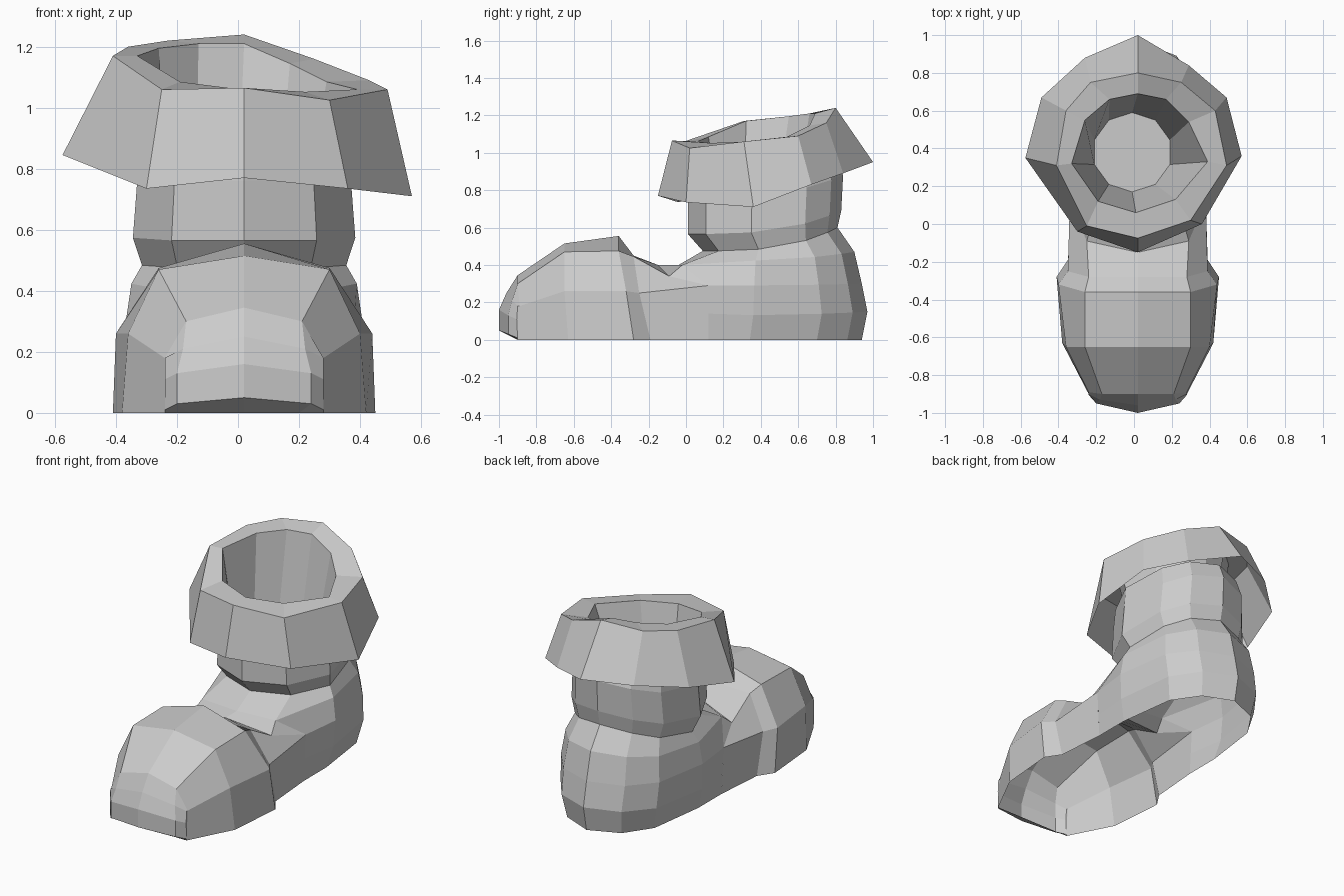
import bpy
from math import sin, cos, radians

CX = 0.02   # the boot sits slightly off the centre line
BACK = [-10, 32, 58, 90, 122, 148, 190]   # corner angles round the heel
FULL = BACK + [230, 270, 310]


def make(name, rows, closed=False, cap=False):
    """Skin a list of equally long point rows with flat quads."""
    n = len(rows[0])
    verts = [p for r in rows for p in r]
    faces = []
    for i in range(len(rows) - 1):
        for j in range(n if closed else n - 1):
            k = (j + 1) % n
            faces.append((i * n + j, i * n + k, (i + 1) * n + k, (i + 1) * n + j))
    if cap:
        faces.append(tuple(range((len(rows) - 1) * n, len(rows) * n)))
    me = bpy.data.meshes.new(name)
    me.from_pydata(verts, [], faces)
    me.validate()
    ob = bpy.data.objects.new(name, me)
    bpy.context.collection.objects.link(ob)
    return ob


def ring(cy, rx, ry, z_front, z_back, angles=FULL):
    """Ring (or part of one) with corners at the angles, rising at the back."""
    out = []
    for a in map(radians, angles):
        t = ((sin(a) + 1) / 2) ** 3
        out.append((CX + rx * cos(a), cy + ry * sin(a), z_front + (z_back - z_front) * t))
    return out


def wrap(front, *args):
    """Back half of a ring with a mirrored front point at both ends."""
    x, y, z = front
    return [(CX + x, y, z)] + ring(*args, angles=BACK) + [(CX - x, y, z)]


def arch(top, shoulder, side, base):
    """Mirror a half section (top given as y, z) into a full arch."""
    half = [shoulder, side, base]
    right = [(CX + x, y, z) for x, y, z in reversed(half)]
    left = [(CX - x, y, z) for x, y, z in half]
    return right + [(CX, top[0], top[1])] + left


# foot: arched sections from toe to the instep fold, sole left open
toe = (0.26, -0.90, 0)
fold = (0.36, 0.12, 0.29)
fold_base = (0.345, 0.12, 0)
instep = (0.25, -0.02, 0.40)
make("foot", [
    arch((-0.90, 0.00), (0.18, -0.90, 0.00), toe, toe),
    arch((-1.00, 0.05), (0.22, -0.95, 0.03), (0.26, -0.90, 0.01), toe),
    arch((-1.00, 0.16), (0.22, -0.95, 0.13), (0.26, -0.905, 0.11), toe),
    arch((-0.96, 0.25), (0.20, -0.93, 0.21), (0.26, -0.90, 0.18), toe),
    arch((-0.90, 0.345), (0.19, -0.90, 0.30), (0.26, -0.89, 0.18), toe),
    arch((-0.65, 0.515), (0.28, -0.65, 0.47), (0.38, -0.65, 0.26), (0.40, -0.63, 0)),
    arch((-0.36, 0.555), (0.28, -0.36, 0.475), (0.42, -0.32, 0.26), (0.43, -0.28, 0)),
    arch((-0.28, 0.45), (0.26, -0.28, 0.445), (0.37, -0.25, 0.25), (0.37, -0.19, 0)),
    arch((-0.15, 0.40), (0.27, -0.09, 0.34), fold, fold_base),
    arch((-0.04, 0.40), instep, fold, fold_base),
])

# heel: open wrap around the back, starting at the fold
ankle = wrap(instep, 0.45, 0.375, 0.45, 0.42, 0.47)
make("heel", [
    wrap(fold_base, 0.43, 0.35, 0.51, 0, 0),
    wrap((0.352, 0.12, 0.14), 0.45, 0.385, 0.52, 0.13, 0.15),
    wrap(fold, 0.45, 0.395, 0.49, 0.29, 0.30),
    ankle,
])

# ankle and shaft: closed rings from the instep through the crease into the cuff
make("shaft", [
    ankle[1:] + [(CX, -0.04, 0.40), ankle[0]],
    ring(0.45, 0.34, 0.36, 0.475, 0.60),
    ring(0.42, 0.37, 0.41, 0.565, 0.69),
    ring(0.425, 0.355, 0.415, 0.76, 0.88),
    ring(0.41, 0.335, 0.39, 0.90, 0.98),
], closed=True)

# folded cuff: hem, top edge, inner edge, then the lining down to the insole
hem = [(0.02, -0.15, 0.77), (0.36, 0.00, 0.735), (0.57, 0.36, 0.71), (0.49, 0.67, 0.83),
       (0.29, 0.84, 0.89), (0.02, 1.00, 0.95), (-0.26, 0.88, 0.94), (-0.49, 0.67, 0.91),
       (-0.575, 0.35, 0.845), (-0.30, -0.04, 0.735)]
edge = [(0.02, -0.075, 1.065), (0.30, 0.02, 1.025), (0.49, 0.31, 1.06), (0.43, 0.60, 1.09),
        (0.25, 0.75, 1.16), (0.02, 0.80, 1.24), (-0.23, 0.75, 1.22), (-0.36, 0.60, 1.20),
        (-0.41, 0.31, 1.17), (-0.25, -0.01, 1.06)]
inner = [(0.01, 0.06, 1.06), (0.22, 0.13, 1.052), (0.39, 0.33, 1.06), (0.29, 0.54, 1.085),
         (0.17, 0.66, 1.145), (0.02, 0.69, 1.21), (-0.13, 0.66, 1.21), (-0.26, 0.55, 1.195),
         (-0.33, 0.32, 1.17), (-0.19, 0.12, 1.085)]
lining = [(x - CX - 0.01, y, z)
          for x, y, z in ring(0.38, 0.21, 0.21, 0.48, 0.48, range(-90, 270, 36))]
make("cuff", [hem, edge, inner, lining], closed=True, cap=True)
